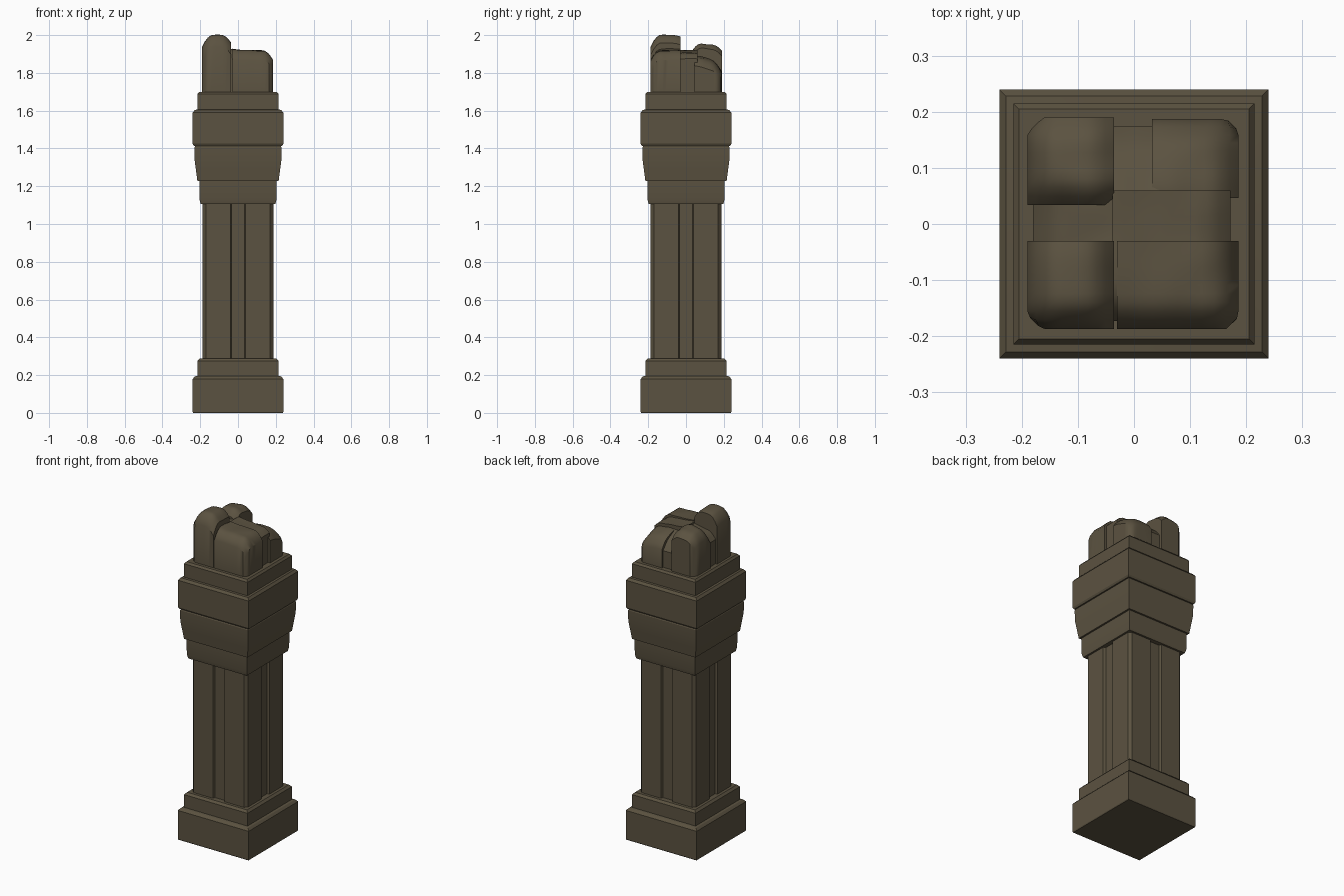
import bpy, bmesh
from mathutils import noise, Vector

if "Cube" in bpy.data.objects:
    bpy.data.objects.remove(bpy.data.objects["Cube"])

stone = bpy.data.materials.new("weathered brown stone")
stone.diffuse_color = (0.105, 0.085, 0.052, 1)
stone.use_nodes = True
stone.node_tree.nodes["Principled BSDF"].inputs["Base Color"].default_value = stone.diffuse_color


def finish(bm, name, angle=0.6):
    bmesh.ops.recalc_face_normals(bm, faces=bm.faces)
    me = bpy.data.meshes.new(name)
    bm.to_mesh(me)
    bm.free()
    me.materials.append(stone)
    ob = bpy.data.objects.new(name, me)
    bpy.context.collection.objects.link(ob)
    bpy.ops.object.select_all(action='DESELECT')
    ob.select_set(True)
    bpy.context.view_layer.objects.active = ob
    bpy.ops.object.shade_smooth_by_angle(angle=angle)
    return ob


def loft(name, rings):
    """Join closed rings of points and cap both ends."""
    bm = bmesh.new()
    vs = [[bm.verts.new(p) for p in r] for r in rings]
    n = len(vs[0])
    for a, b in zip(vs, vs[1:]):
        for i in range(n):
            j = (i + 1) % n
            bm.faces.new((a[i], a[j], b[j], b[i]))
    bm.faces.new(vs[0][::-1])
    bm.faces.new(vs[-1])
    return finish(bm, name, 0.3)


def square_stack(name, profile):
    """Square moulding from (half width, height) pairs."""
    loft(name, [[(-h, -h, z), (h, -h, z), (h, h, z), (-h, h, z)] for h, z in profile])


# stepped base and stepped capital mouldings
square_stack("base", [(.237, 0), (.24, .006), (.24, .18), (.228, .193), (.215, .196),
                      (.215, .274), (.203, .287), (.18, .288)])
square_stack("capital_neck", [(.18, 1.105), (.198, 1.106), (.204, 1.13), (.205, 1.228), (.18, 1.23)])
square_stack("capital_bell", [(.19, 1.226), (.215, 1.228), (.222, 1.28), (.23, 1.34),
                              (.231, 1.405), (.225, 1.416), (.2, 1.417)])
square_stack("capital_slab", [(.2, 1.412), (.234, 1.414), (.24, 1.425), (.24, 1.59),
                              (.228, 1.604), (.215, 1.606), (.215, 1.688), (.205, 1.70)])

# grooved shaft: one side of the outline turned four times
side = [(-.17, -.187), (-.04, -.187), (-.034, -.173), (.034, -.173), (.04, -.187), (.17, -.187)]
outline = []
for k in range(4):
    outline += side
    side = [(-y, x) for x, y in side]
loft("shaft", [[(x, y, z) for x, y in outline] for z in (.28, 1.11)])


# broken stump on top: lumpy chunks with rounded outer edges
def chunk(name, x0, x1, y0, y1, peak, sx, sy, drop=(.06, .06, .06, .06), n=10):
    """drop = rounding of the -x, +x, -y, +y edges; sx, sy = slope."""
    bm = bmesh.new()
    bmesh.ops.create_grid(bm, x_segments=n, y_segments=n, size=1)
    for v in bm.verts:
        x = x0 + (x1 - x0) * (v.co.x + 1) / 2
        y = y0 + (y1 - y0) * (v.co.y + 1) / 2
        z = peak + sx * (x - (x0 + x1) / 2) + sy * (y - (y0 + y1) / 2)
        for d, amount in zip((x - x0, x1 - x, y - y0, y1 - y), drop):
            z -= amount * max(0, 1 - d / .055) ** 2
        z += .006 * noise.noise(Vector((x, y, peak)) * 14)
        over = (abs(x) + abs(y) - .352) / 2          # chamfer the outer corner
        if over > 0:
            x -= over if x > 0 else -over
            y -= over if y > 0 else -over
        v.co = (x, y, z)
    rim = [e for e in bm.edges if e.is_boundary]
    new = bmesh.ops.extrude_edge_only(bm, edges=rim)["geom"]
    for v in new:
        if isinstance(v, bmesh.types.BMVert):
            v.co.z = 1.69
    finish(bm, name)


chunk("broken_front_left", -.19, -.036, -.187, -.03, 2.0, .03, 0, (.06, .045, .06, .01))
chunk("broken_front_right", -.03, .186, -.187, -.03, 1.92, -.03, .02, (0, .05, .05, 0))
chunk("broken_back_left", -.19, -.036, .034, .19, 1.95, .12, -.1, (.05, .03, .045, .03))
chunk("broken_back_right", .032, .186, .046, .187, 1.872, -.15, -.32, (.01, .04, .01, .04))
chunk("broken_core_right", -.038, .172, -.173, .06, 1.913, -.08, -.03, (0, .03, .05, 0))
chunk("broken_core_left", -.18, -.02, -.05, .05, 1.90, .15, 0, (.04, 0, 0, 0))
chunk("broken_core_back", -.05, .045, .04, .175, 1.865, 0, -.5, (0, 0, 0, .03))
